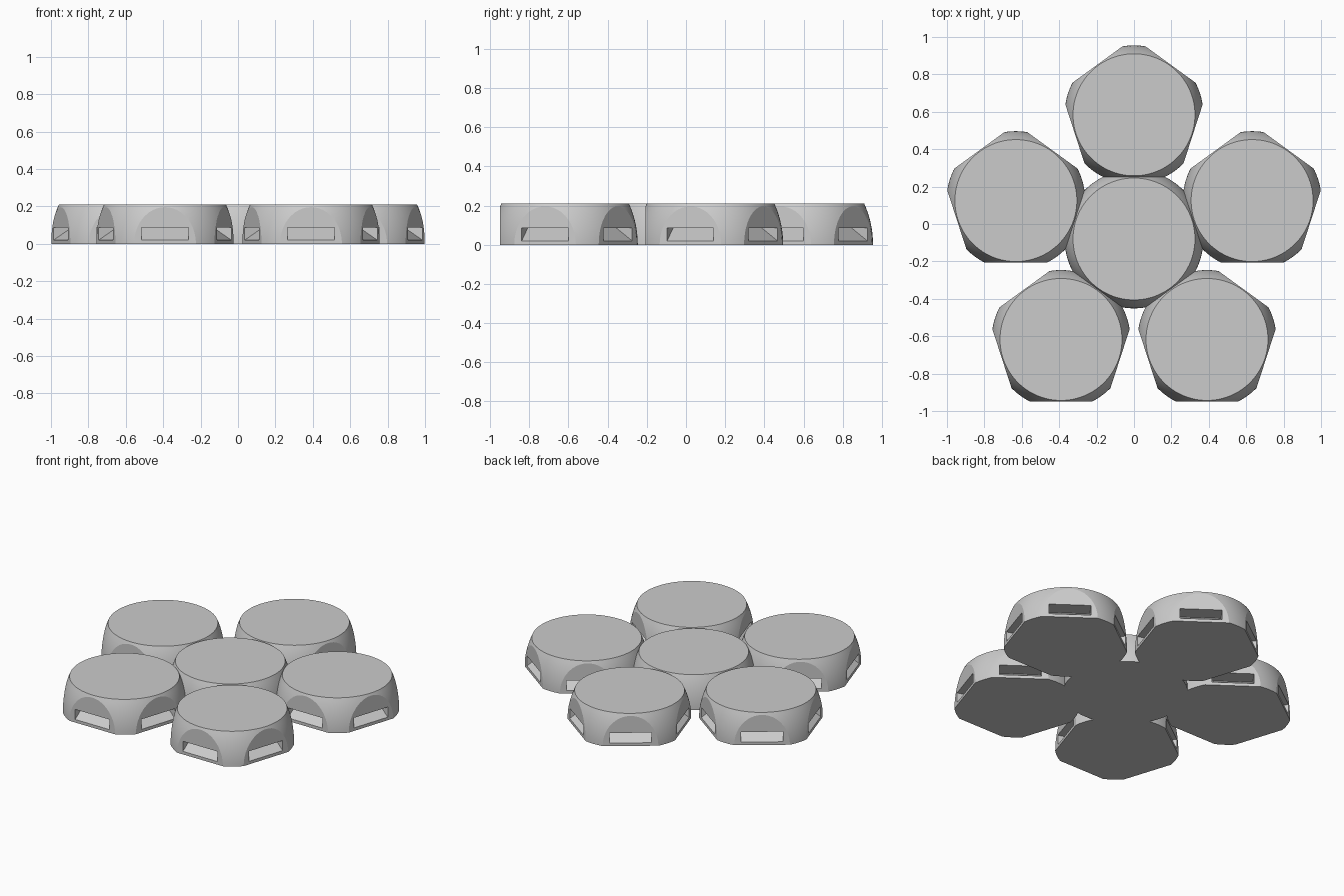
import bpy, bmesh
from math import radians, sqrt, pi
from mathutils import Matrix, Vector

default = bpy.data.objects.get("Cube")
if default:
    bpy.data.objects.remove(default, do_unlink=True)

RADIUS, DOME, HEIGHT = 0.371, 0.44, 0.21   # ellipsoid radius, its half height, flat top
SPACING = 0.664                            # distance between touching pods
APOTHEM = SPACING / 2
CENTRE_Y = -0.08
SEGMENTS, RINGS = 100, 10
SIDES = [radians(-90 + 72 * k) for k in range(5)]

grey = bpy.data.materials.new("plain_grey")
grey.use_nodes = True
grey.diffuse_color = (0.6, 0.6, 0.6, 1)
grey.node_tree.nodes["Principled BSDF"].inputs["Base Color"].default_value = (0.6, 0.6, 0.6, 1)


def add_object(name, mesh):
    obj = bpy.data.objects.new(name, mesh)
    bpy.context.scene.collection.objects.link(obj)
    return obj


def to_mesh(bm, name):
    bmesh.ops.recalc_face_normals(bm, faces=bm.faces)
    mesh = bpy.data.meshes.new(name)
    bm.to_mesh(mesh)
    bm.free()
    mesh.materials.append(grey)
    return mesh


def pod_body():
    """Flat-topped dome, trimmed by five upright planes."""
    bm = bmesh.new()
    rings = []
    for i in range(RINGS + 1):
        z = HEIGHT * i / RINGS
        r = RADIUS * sqrt(1 - (z / DOME) ** 2)
        rings.append([bm.verts.new(Matrix.Rotation(2 * pi * s / SEGMENTS, 3, 'Z') @ Vector((r, 0, z)))
                      for s in range(SEGMENTS)])
    for low, high in zip(rings, rings[1:]):
        for s in range(SEGMENTS):
            t = (s + 1) % SEGMENTS
            bm.faces.new((low[s], low[t], high[t], high[s]))
    bm.faces.new(rings[0][::-1])
    bm.faces.new(rings[-1])
    for angle in SIDES:
        normal = Matrix.Rotation(angle, 3, 'Z') @ Vector((1, 0, 0))
        bmesh.ops.bisect_plane(bm, geom=bm.verts[:] + bm.edges[:] + bm.faces[:],
                               plane_co=normal * APOTHEM, plane_no=normal, clear_outer=True)
        bmesh.ops.holes_fill(bm, edges=[e for e in bm.edges if e.is_boundary], sides=0)
    return to_mesh(bm, "pod_body")


def slot_wedges():
    """One wedge per side, deepest at the top and closing at the lower lip."""
    bm = bmesh.new()
    half, low, top, depth, out = 0.125, 0.02, 0.086, 0.1, 0.02
    lip = low - (top - low) / depth * out
    section = [(APOTHEM - depth, top), (APOTHEM + out, lip), (APOTHEM + out, top)]
    for angle in SIDES:
        turn = Matrix.Rotation(angle, 3, 'Z')
        a, b = [[bm.verts.new(turn @ Vector((x, y, z))) for x, z in section] for y in (-half, half)]
        bm.faces.new(a)
        bm.faces.new(b[::-1])
        for i in range(3):
            j = (i + 1) % 3
            bm.faces.new((a[i], b[i], b[j], a[j]))
    return to_mesh(bm, "slot_wedges")


# Cut the slots once, then share the finished mesh between all pods
centre_pod = add_object("centre_pod", pod_body())
cutter = add_object("slot_cutter", slot_wedges())
cutter.hide_render = True
cut = centre_pod.modifiers.new("slots", 'BOOLEAN')
cut.operation, cut.solver, cut.object = 'DIFFERENCE', 'EXACT', cutter
depsgraph = bpy.context.evaluated_depsgraph_get()
pod_mesh = bpy.data.meshes.new_from_object(centre_pod.evaluated_get(depsgraph))
centre_pod.modifiers.clear()
bpy.data.objects.remove(cutter, do_unlink=True)
pod_mesh.shade_smooth()
pod_mesh.set_sharp_from_angle(angle=radians(15))

# Centre pod points forward, the outer five point back
centre_pod.data = pod_mesh
centre_pod.location.y = CENTRE_Y
centre_pod.rotation_euler.z = pi
names = ["back_pod", "right_pod", "front_right_pod", "front_left_pod", "left_pod"]
for k, name in enumerate(names):
    offset = Matrix.Rotation(radians(90 + 72 * k), 3, 'Z') @ Vector((SPACING, 0, 0))
    add_object(name, pod_mesh).location = offset + Vector((0, CENTRE_Y, 0))
